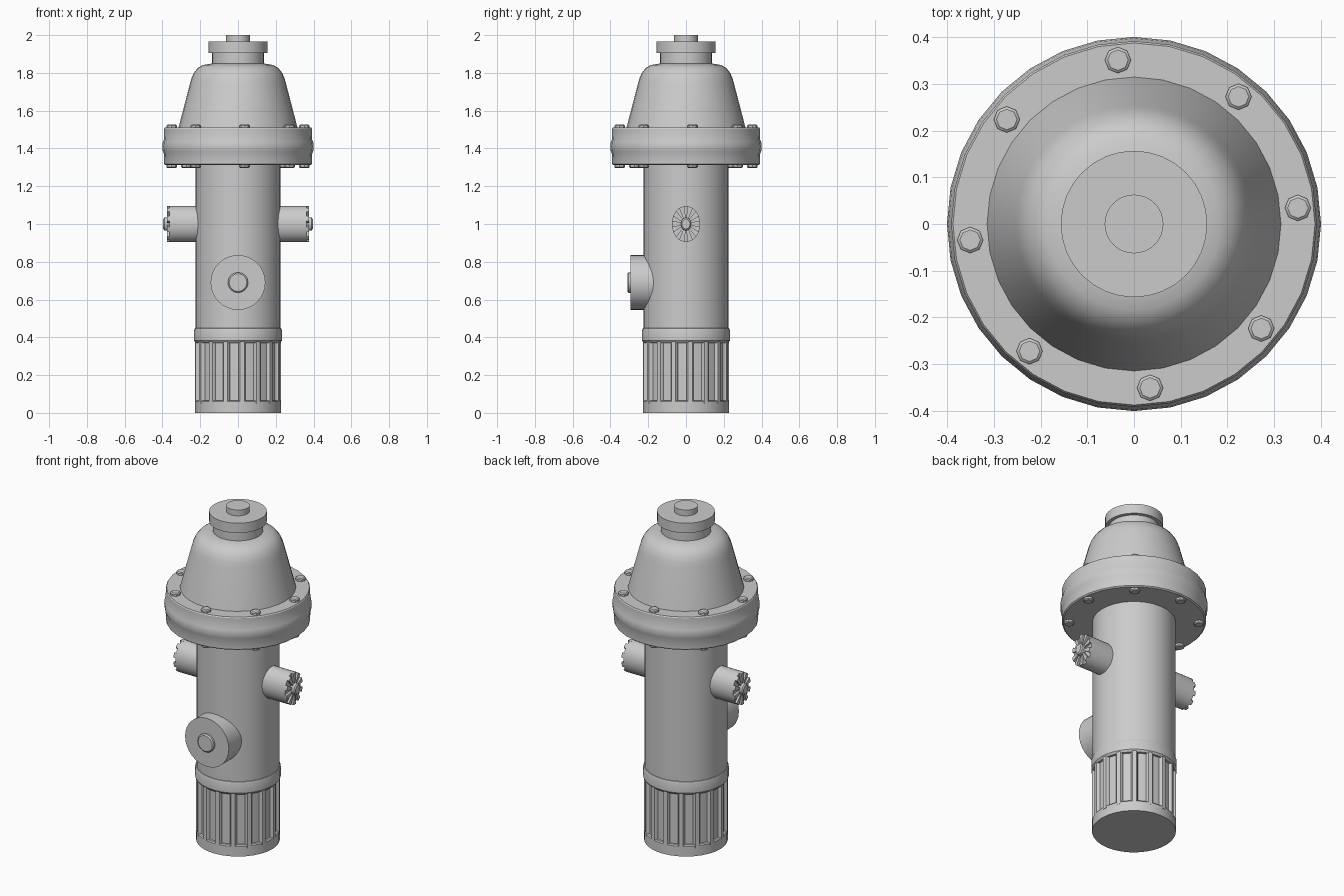
import bpy, bmesh
from math import sin, cos, pi, radians
from mathutils import Matrix, Vector

if "Cube" in bpy.data.objects:
    bpy.data.objects.remove(bpy.data.objects["Cube"])


def finish(name, bm, matrix=None, smooth=True):
    if matrix:
        bm.transform(matrix)
    bmesh.ops.recalc_face_normals(bm, faces=bm.faces)
    me = bpy.data.meshes.new(name)
    bm.to_mesh(me)
    bm.free()
    ob = bpy.data.objects.new(name, me)
    bpy.context.collection.objects.link(ob)
    if smooth:
        bpy.ops.object.select_all(action='DESELECT')
        ob.select_set(True)
        bpy.context.view_layer.objects.active = ob
        bpy.ops.object.shade_smooth_by_angle(angle=radians(32))
    return ob


def add_lathe(bm, profile, seg=32):
    # profile is (radius, height) from bottom to top, ends are capped
    rings = [[bm.verts.new((r * cos(2 * pi * i / seg), r * sin(2 * pi * i / seg), z))
              for i in range(seg)] for r, z in profile]
    for a, b in zip(rings, rings[1:]):
        for i in range(seg):
            j = (i + 1) % seg
            bm.faces.new((a[i], a[j], b[j], b[i]))
    bm.faces.new(rings[0][::-1])
    bm.faces.new(rings[-1])


def lathe(name, profile, seg=32, matrix=None):
    bm = bmesh.new()
    add_lathe(bm, profile, seg)
    return finish(name, bm, matrix)


def add_prism(bm, pts, z0, z1):
    lo = [bm.verts.new((x, y, z0)) for x, y in pts]
    hi = [bm.verts.new((x, y, z1)) for x, y in pts]
    bm.faces.new(lo[::-1])
    bm.faces.new(hi)
    for i in range(len(pts)):
        j = (i + 1) % len(pts)
        bm.faces.new((lo[i], lo[j], hi[j], hi[i]))


def polar(r, deg):
    return r * cos(radians(deg)), r * sin(radians(deg))


# Barrel and foot
lathe("barrel", [(.226, .38), (.226, 1.33)])
lathe("foot_ring", [(.228, 0), (.228, .06), (.223, .066)])
lathe("base_band", [(.224, .37), (.233, .382), (.233, .435), (.229, .447), (.22, .452)])

# Fluted base: 16 recessed slots between bevelled ribs
plan = []
for k in range(16):
    c = 16.9 + 22.5 * k
    plan += [polar(.223, c - 7.2), polar(.21, c - 6.2), polar(.21, c),
             polar(.21, c + 6.2), polar(.223, c + 7.2),
             polar(.228, c + 8.4), polar(.228, c + 11.25), polar(.228, c + 14.1)]
bm = bmesh.new()
add_prism(bm, plan, .05, .385)
finish("fluted_base", bm)

# Flange with a rounded bead round its middle
lathe("flange", [(.385, 1.312), (.392, 1.318), (.393, 1.372), (.398, 1.384), (.401, 1.41),
                 (.398, 1.434), (.393, 1.446), (.392, 1.504), (.388, 1.51)])

# Bonnet, neck, cap and operating nut
lathe("bonnet", [(.317, 1.50), (.315, 1.51), (.255, 1.74), (.247, 1.77), (.234, 1.80),
                 (.213, 1.826), (.185, 1.842), (.135, 1.85)])
lathe("neck", [(.137, 1.83), (.137, 1.91)])
lathe("top_cap", [(.157, 1.906), (.157, 1.965)])
lathe("top_nut", [(.063, 1.96), (.063, 2.0)])

# Flange bolts, above and below
for k in range(8):
    x, y = polar(.353, 5.6 + 45 * k)
    head = [(.028, -.005), (.028, .012), (.022, .017)]
    lathe("upper_bolt", head, 8, Matrix.Translation((x, y, 1.509)))
    lathe("lower_bolt", head, 8, Matrix.Translation((x, y, 1.313)) @ Matrix.Rotation(pi, 4, 'X'))

# Side outlets: oval in section, with a toothed cap face and a small nut
for name, side in (("right", 1), ("left", -1)):
    m = (Matrix.Translation((0, 0, 1.0)) @ Matrix.Rotation(side * pi / 2, 4, 'Y')
         @ Matrix.Diagonal((.095, .075, 1, 1)))
    lathe(name + "_outlet", [(1, .15), (1, .363)], 32, m)
    bm = bmesh.new()
    for k in range(10):
        a = 36 * k
        add_prism(bm, [polar(.2, a - 9), polar(1, a - 9), polar(1, a), polar(1, a + 9),
                       polar(.2, a + 9)], .355, .376)
    finish(name + "_cap_teeth", bm, m, False)
    lathe(name + "_outlet_nut", [(.36, .35), (.36, .39), (.28, .396)], 16, m)

# Large front outlet
m = Matrix.Translation((0, 0, .69)) @ Matrix.Rotation(pi / 2, 4, 'X')
lathe("front_outlet", [(.145, .12), (.145, .294)], 32, m)
lathe("front_outlet_nut", [(.054, .28), (.054, .305), (.047, .311)], 16, m)
